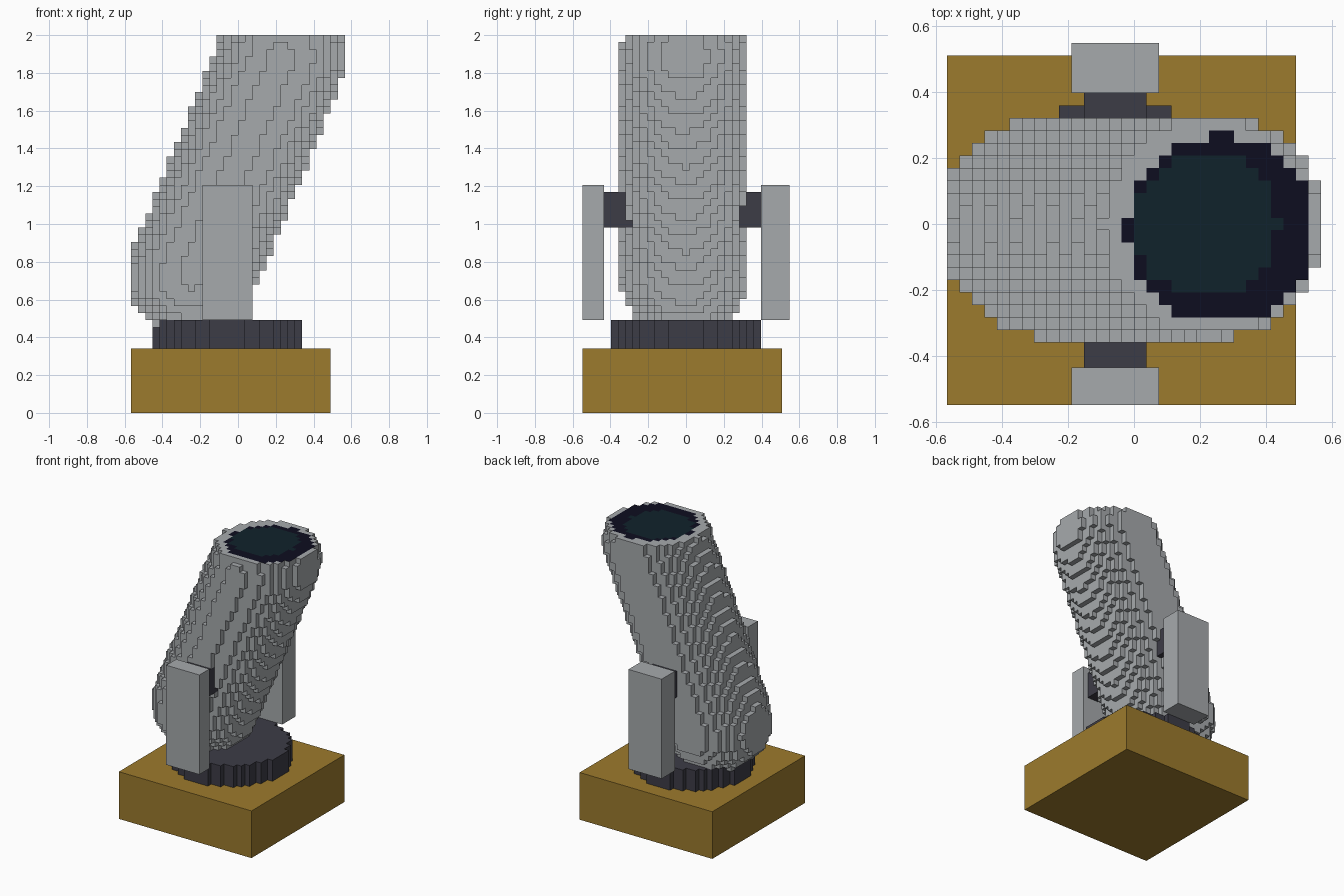
import bpy
import bmesh
from mathutils import Vector

cube = bpy.data.objects.get("Cube")
if cube:
    bpy.data.objects.remove(cube, do_unlink=True)

# Block grid: 30 x 29 x 53 cells, centred in x and y
NX, NY, NZ = 30, 29, 53
S = 2 / NZ


def to_world(x, y, z):
    return Vector(((x - NX / 2) * S, (y - NY / 2) * S, z * S))


def material(name, rgb):
    mat = bpy.data.materials.new(name)
    mat.use_nodes = True
    color = (*rgb, 1)
    mat.diffuse_color = color
    mat.node_tree.nodes["Principled BSDF"].inputs["Base Color"].default_value = color
    return mat


GREY = material("light_grey", (0.38, 0.40, 0.415))
GOLD = material("ochre", (0.335, 0.197, 0.026))
DARK = material("charcoal", (0.046, 0.045, 0.062))
RIM = material("midnight", (0.004, 0.004, 0.014))
GLASS = material("deep_teal", (0.005, 0.016, 0.024))


def finish(name, bm, mats):
    mesh = bpy.data.meshes.new(name)
    bm.to_mesh(mesh)
    bm.free()
    for mat in mats:
        mesh.materials.append(mat)
    obj = bpy.data.objects.new(name, mesh)
    bpy.context.collection.objects.link(obj)
    return obj


def box(name, low, high, mat):
    """Box between two grid corners."""
    a, b = to_world(*low), to_world(*high)
    bm = bmesh.new()
    bmesh.ops.create_cube(bm, size=1)
    for v in bm.verts:
        v.co = Vector([(a[i] + b[i]) / 2 + v.co[i] * (b[i] - a[i]) for i in range(3)])
    return finish(name, bm, [mat])


def blocks(name, inside, z_low, z_high, mats, paint=None):
    """Stepped solid: keep only the outer faces of the cells that pass the test."""
    cells = {(x, y, z) for x in range(NX) for y in range(NY) for z in range(z_low, z_high)
             if inside(Vector((x + 0.5, y + 0.5, z + 0.5)))}
    bm = bmesh.new()
    corners = {}

    def vert(key):
        if key not in corners:
            corners[key] = bm.verts.new(to_world(*key))
        return corners[key]

    for cell in cells:
        for axis in range(3):
            u, w = (axis + 1) % 3, (axis + 2) % 3
            for side in (0, 1):
                neighbour = list(cell)
                neighbour[axis] += 2 * side - 1
                if tuple(neighbour) in cells:
                    continue
                loop = []
                for du, dw in ((0, 0), (1, 0), (1, 1), (0, 1)):
                    p = list(cell)
                    p[axis] += side
                    p[u] += du
                    p[w] += dw
                    loop.append(vert(tuple(p)))
                face = bm.faces.new(loop if side else loop[::-1])
                if paint and axis == 2 and side:
                    face.material_index = paint(cell)
    return finish(name, bm, mats)


# Square plinth
box("base", (0, 0, 0), (28, 28, 9), GOLD)

# Round turntable
blocks("turntable", lambda p: (p.x - 13.5) ** 2 + (p.y - 14.5) ** 2 < 105, 9, 13, [DARK])

# Fork posts and the pivot through the tube
box("front_post", (10, 0, 13), (17, 3, 32), GREY)
box("back_post", (10, 25, 13), (17, 29, 32), GREY)
box("pivot", (11, 3, 26), (16, 25, 31), DARK)

# Tilted tube with rounded ends, cut flat at the top
LOW = Vector((8.45, 14.3, 19.3))
HIGH = Vector((21.2, 14.3, 50))
AXIS = HIGH - LOW


def in_tube(p):
    t = (p - LOW).dot(AXIS) / AXIS.length_squared
    t = min(1, max(0, t))
    return (p - LOW - AXIS * t).length < 9


# Lens and its rim, painted on the flat top
def lens_paint(cell):
    x, y, z = cell
    if z < NZ - 1:
        return 0
    if (x - 20.2) ** 2 + (y - 13.9) ** 2 < 5.85 ** 2:
        return 2
    return 1 if (x - 21.45) ** 2 + (y - 13.55) ** 2 < 7.5 ** 2 else 0


blocks("tube", in_tube, 9, NZ, [GREY, RIM, GLASS], lens_paint)
